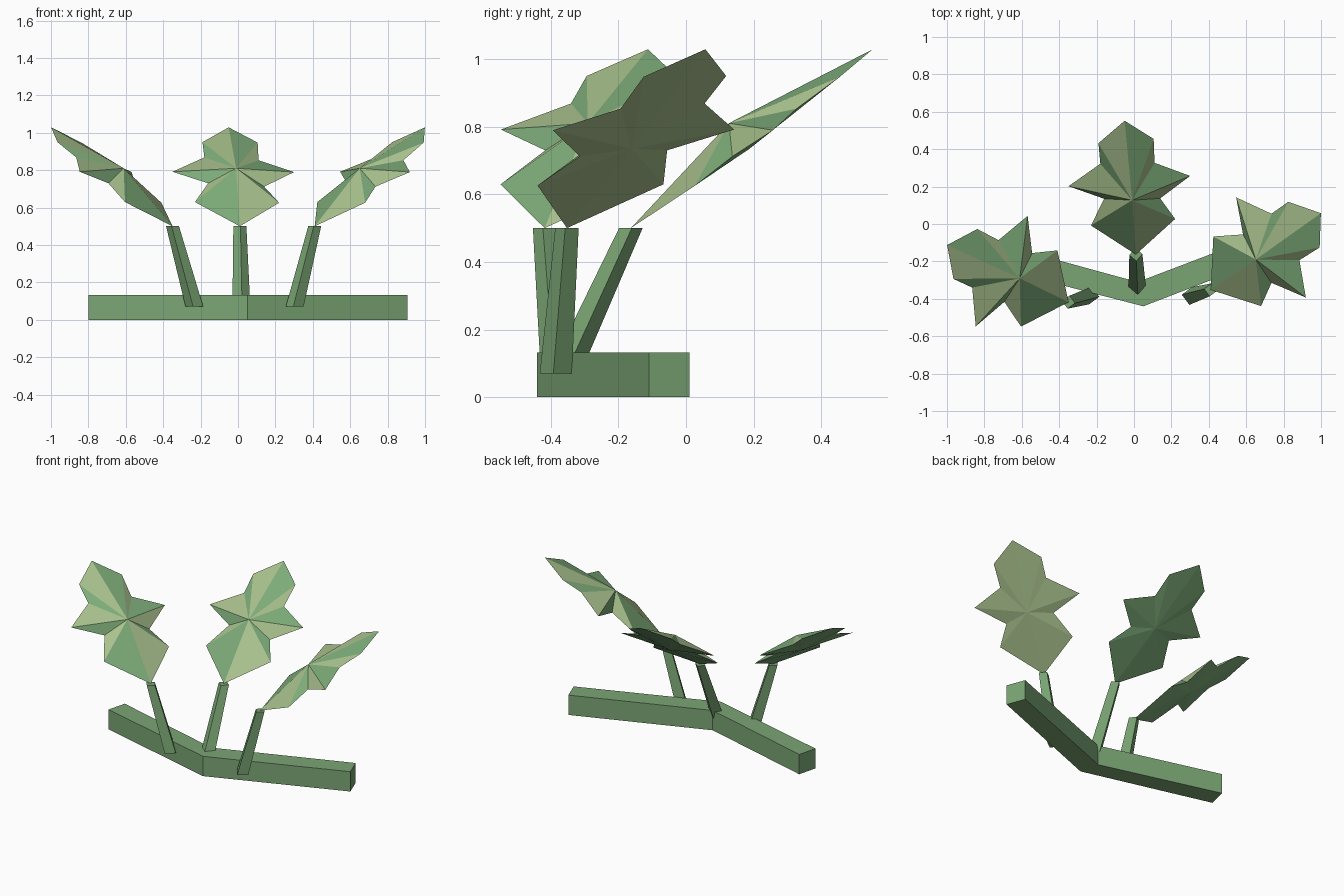
import bpy, bmesh, math
from mathutils import Vector, Matrix

if "Cube" in bpy.data.objects:
    bpy.data.objects.remove(bpy.data.objects["Cube"])


def material(name, rgb):
    m = bpy.data.materials.new(name)
    m.diffuse_color = (*rgb, 1)
    m.use_nodes = True
    m.node_tree.nodes["Principled BSDF"].inputs["Base Color"].default_value = m.diffuse_color
    return m


STEM = material("stem green", (0.195, 0.375, 0.175))
GREEN = material("leaf green", (0.205, 0.41, 0.19))
PALE = material("pale leaf green", (0.40, 0.54, 0.27))


def finish(bm, name, mats):
    bmesh.ops.recalc_face_normals(bm, faces=bm.faces[:])
    me = bpy.data.meshes.new(name)
    bm.to_mesh(me)
    bm.free()
    for m in mats:
        me.materials.append(m)
    ob = bpy.data.objects.new(name, me)
    bpy.context.collection.objects.link(ob)
    return ob


def loft(name, low, high):
    """Closed solid between two rings with equal point counts."""
    bm = bmesh.new()
    a = [bm.verts.new(p) for p in low]
    b = [bm.verts.new(p) for p in high]
    n = len(a)
    for i in range(n):
        j = (i + 1) % n
        bm.faces.new((a[i], a[j], b[j], b[i]))
    bm.faces.new(a[::-1])
    bm.faces.new(b)
    return finish(bm, name, [STEM])


# Branch: two square arms meeting at a bend
BEND = [(0.05, -0.44), (0.02, -0.31)]
ARMS = {"branch_right": [(0.905, -0.11), (0.86, 0.01)],
        "branch_left": [(-0.80, -0.22), (-0.768, -0.095)]}
for name, end in ARMS.items():
    ring = [BEND[0], end[0], end[1], BEND[1]]
    loft(name, [(x, y, 0) for x, y in ring], [(x, y, 0.132) for x, y in ring])


# Stems: tapered four-sided rods, corners facing the axes
def stem(name, bottom, top, turn):
    def ring(c, r, z):
        return [(c[0] + r * math.cos(turn + k * math.pi / 2),
                 c[1] + r * math.sin(turn + k * math.pi / 2), z) for k in range(4)]
    loft(name, ring(bottom, 0.048, 0.07), ring(top, 0.035, 0.5))


# Leaf outline seen from above, clockwise from the base
OUTLINE = [(0.01, -0.16), (-0.23, -0.005), (-0.16, 0.138), (-0.35, 0.205),
           (-0.18, 0.325), (-0.19, 0.435), (-0.05, 0.555), (0.105, 0.458),
           (0.11, 0.33), (0.30, 0.26), (0.14, 0.14), (0.22, 0.03)]


def leaf(name, base, angle, back):
    bm = bmesh.new()
    rim = [bm.verts.new((x, y, 0.618 + 0.734 * y - 0.065 * x)) for x, y in OUTLINE]
    peak = bm.verts.new((-0.01, 0.13, 0.81))
    under = bm.verts.new((-0.01, 0.19, 0.734))
    for i in range(12):
        j = (i + 1) % 12
        # alternating tints round the upper side, one tint below
        bm.faces.new((rim[j], rim[i], peak)).material_index = i % 2
        bm.faces.new((rim[i], rim[j], under)).material_index = back
    move = (Matrix.Translation(Vector((*base, 0))) @ Matrix.Rotation(angle, 4, 'Z')
            @ Matrix.Translation((-0.01, 0.16, 0)))
    bmesh.ops.transform(bm, matrix=move, verts=bm.verts[:])
    finish(bm, name, [GREEN, PALE])


for side, foot, tip, turn, back in (
        ("middle", (0.018, -0.36), (0.01, -0.163), 0.08, 0),
        ("right", (0.303, -0.385), (0.41, -0.352), -0.15, 1),
        ("left", (-0.233, -0.382), (-0.35, -0.418), -0.15, 0)):
    angle = {"middle": 0, "right": -math.pi / 3, "left": math.pi / 3}[side]
    stem("stem_" + side, foot, tip, turn)
    leaf("leaf_" + side, tip, angle, back)
